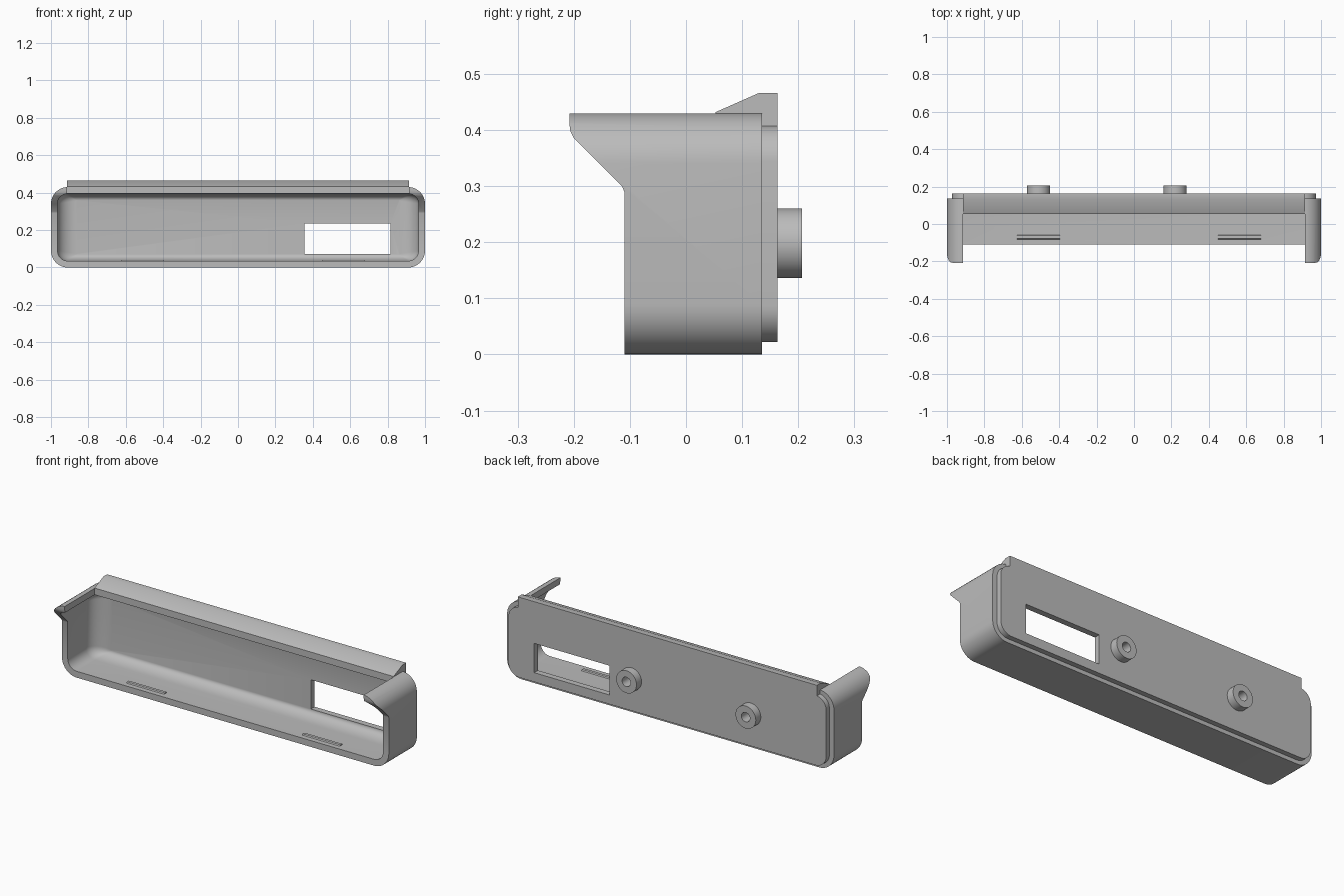
import bpy, bmesh, math

if "Cube" in bpy.data.objects:
    bpy.data.objects.remove(bpy.data.objects["Cube"])

MID = 0.215  # height of the tray's centre line
grey = bpy.data.materials.new("plain grey")
grey.use_nodes = True
COLOUR = (0.5, 0.5, 0.5, 1)
grey.diffuse_color = COLOUR
grey.node_tree.nodes["Principled BSDF"].inputs["Base Color"].default_value = COLOUR


def loft(name, rings):
    """Closed solid through rings that have equal point counts."""
    bm = bmesh.new()
    loops = [[bm.verts.new(p) for p in ring] for ring in rings]
    n = len(loops[0])
    for a, b in zip(loops, loops[1:]):
        for i in range(n):
            bm.faces.new((a[i], a[(i + 1) % n], b[(i + 1) % n], b[i]))
    bm.faces.new(loops[0])
    bm.faces.new(loops[-1])
    bmesh.ops.recalc_face_normals(bm, faces=bm.faces)
    mesh = bpy.data.meshes.new(name)
    bm.to_mesh(mesh)
    bm.free()
    mesh.materials.append(grey)
    obj = bpy.data.objects.new(name, mesh)
    bpy.context.collection.objects.link(obj)
    return obj


def rounded(y, hx, hz, r, steps=10):
    """Rounded rectangle facing along y."""
    pts = []
    for q, (sx, sz) in enumerate([(1, 1), (-1, 1), (-1, -1), (1, -1)]):
        for k in range(steps + 1):
            a = math.pi / 2 * (q + k / steps)
            pts.append((sx * (hx - r) + r * math.cos(a), y,
                        MID + sz * (hz - r) + r * math.sin(a)))
    return pts


def side_profile(name, pts, x0, x1):
    return loft(name, [[(x, y, z) for y, z in pts] for x in (x0, x1)])


def box(name, x0, x1, y0, y1, z0, z1):
    return side_profile(name, [(y0, z0), (y1, z0), (y1, z1), (y0, z1)], x0, x1)


def disc(name, x, z, r, y0, y1):
    angles = [math.tau * i / 48 for i in range(48)]
    return loft(name, [[(x + r * math.cos(a), y, z + r * math.sin(a)) for a in angles]
                       for y in (y0, y1)])


def combine(obj, other, operation):
    bpy.context.view_layer.objects.active = obj
    mod = obj.modifiers.new("cut", 'BOOLEAN')
    mod.operation, mod.object, mod.solver = operation, other, 'EXACT'
    bpy.ops.object.modifier_apply(modifier=mod.name)
    bpy.data.objects.remove(other)


# Outer shell with the stepped back plate
tray = loft("tray", [rounded(-0.208, 1, MID, 0.09), rounded(0.135, 1, MID, 0.09)])
combine(tray, loft("back_step", [rounded(0.1, 0.972, 0.193, 0.065),
                                 rounded(0.163, 0.972, 0.193, 0.065)]), 'UNION')

# Hollow with a curved cove around the back
rings = [rounded(-0.3, 0.965, 0.18, 0.055)]
for k in range(9):
    a = math.pi / 2 * k / 8
    t = 1 - math.cos(a)
    rings.append(rounded(0.05 + 0.08 * math.sin(a), 0.965 - 0.1 * t,
                         0.18 - 0.035 * t, 0.055 - 0.05 * t))
combine(tray, loft("hollow", rings), 'DIFFERENCE')

# Open top between the ears, and slanted undersides of the ears
combine(tray, box("top_gap", -0.915, 0.915, -0.4, 0.053, 0.3, 0.6), 'DIFFERENCE')
slant = [(-0.11, -0.1), (-0.11, 0.29), (-0.114, 0.3), (-0.2, 0.386),
         (-0.206, 0.398), (-0.208, 0.412), (-0.3, 0.412), (-0.3, -0.1)]
combine(tray, side_profile("front_trim", slant, -1.1, 1.1), 'DIFFERENCE')

# Raised lip along the top rear edge
lip = [(0.053, 0.397), (0.053, 0.432), (0.13, 0.466), (0.163, 0.466), (0.163, 0.397)]
combine(tray, side_profile("top_lip", lip, -0.915, 0.915), 'UNION')

# Window through the back
combine(tray, box("window", 0.355, 0.815, 0.0, 0.3, 0.073, 0.235), 'DIFFERENCE')

# Round bosses with blind holes
for x in (-0.51, 0.22):
    combine(tray, disc("boss", x, 0.198, 0.062, 0.15, 0.207), 'UNION')
    combine(tray, disc("boss_hole", x, 0.198, 0.026, 0.15, 0.3), 'DIFFERENCE')

# Small catch ridges on the inner floor
ridge = [(-0.085, 0.03), (-0.078, 0.041), (-0.062, 0.041), (-0.055, 0.03)]
for x in (-0.51, 0.565):
    combine(tray, side_profile("catch_ridge", ridge, x - 0.115, x + 0.115), 'UNION')

bpy.ops.object.select_all(action='DESELECT')
tray.select_set(True)
bpy.context.view_layer.objects.active = tray
bpy.ops.object.shade_smooth_by_angle(angle=math.radians(30))
